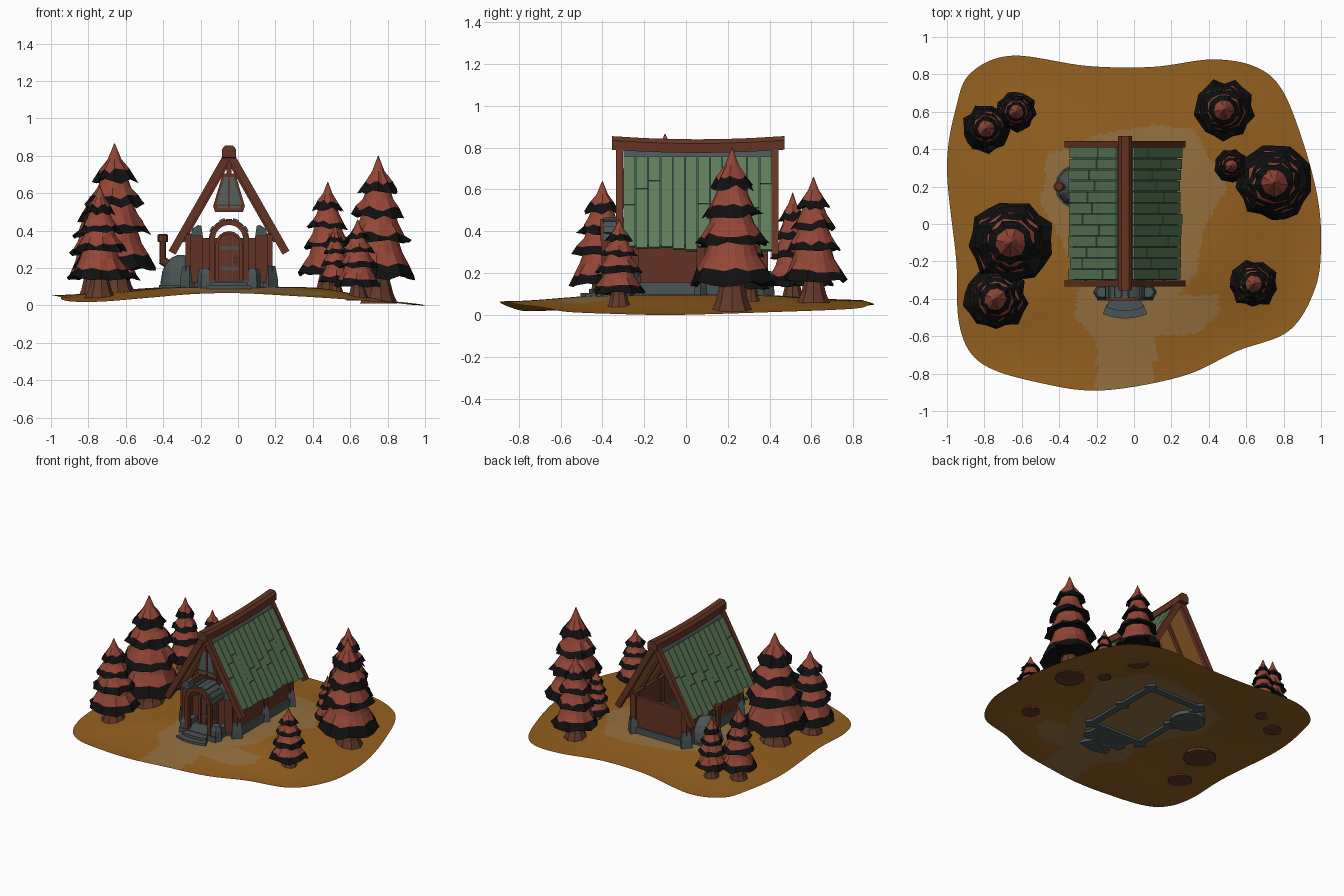
import bpy, math, random
from mathutils import Vector

random.seed(4)
cube = bpy.data.objects.get("Cube")
if cube:
    bpy.data.objects.remove(cube)


def material(name, hexcode):
    rgb = [int(hexcode[i:i + 2], 16) / 255 for i in (0, 2, 4)]
    col = [c / 12.92 if c < 0.04 else ((c + 0.055) / 1.055) ** 2.4 for c in rgb] + [1]
    m = bpy.data.materials.new(name)
    m.use_nodes = True
    m.diffuse_color = col
    m.node_tree.nodes["Principled BSDF"].inputs["Base Color"].default_value = col
    return m


GROUND = material("amber earth", "94601f")
PATH = material("pale path", "94703f")
FOLIAGE = material("rust foliage", "934636")
BLACK = material("black fringe", "101010")
BARK = material("bark", "623828")
WOOD = material("dark wood", "653423")
GREEN = material("green planks", "5e7d58")
SLATE = material("slate", "4a5555")
GLASS = material("dull glass", "52625e")
AMBER = material("amber boards", "8c5a28")


def mesh(name, verts, faces, mats, index=None):
    me = bpy.data.meshes.new(name)
    me.from_pydata([tuple(v) for v in verts], [], faces)
    for m in mats:
        me.materials.append(m)
    if index:
        me.polygons.foreach_set("material_index", index)
    me.update()
    ob = bpy.data.objects.new(name, me)
    bpy.context.collection.objects.link(ob)
    return ob


def loft(name, rings, mat):
    n = len(rings[0])
    verts = [v for r in rings for v in r]
    faces = [(i * n + j, i * n + (j + 1) % n, (i + 1) * n + (j + 1) % n, (i + 1) * n + j)
             for i in range(len(rings) - 1) for j in range(n)]
    faces += [tuple(reversed(range(n))), tuple(range(len(verts) - n, len(verts)))]
    return mesh(name, verts, faces, [mat])


def prism(name, pts, a, b, mat, axis="y"):
    """Extrude a flat outline from a to b along y or z."""
    area = sum(p[0] * q[1] - q[0] * p[1] for p, q in zip(pts, pts[1:] + pts[:1]))
    if (area > 0) == (axis == "y"):
        pts = pts[::-1]
    place = (lambda p, h: (p[0], h, p[1])) if axis == "y" else (lambda p, h: (p[0], p[1], h))
    return loft(name, [[place(p, h) for p in pts] for h in (a, b)], mat)


def box(name, x0, x1, y0, y1, z0, z1, mat):
    return prism(name, [(x0, y0), (x1, y0), (x1, y1), (x0, y1)], z0, z1, mat, "z")


def lathe(name, x, y, profile, n, mat):
    return loft(name, [[(x + r * math.cos(math.tau * j / n), y + r * math.sin(math.tau * j / n), z)
                        for j in range(n)] for r, z in profile], mat)


def arc(x, z, r0, r1, a0, a1, n=8):
    """Outline of a ring sector, angles in degrees."""
    angles = [math.radians(a0 + (a1 - a0) * i / n) for i in range(n + 1)]
    return ([(x + r1 * math.cos(a), z + r1 * math.sin(a)) for a in angles]
            + [(x + r0 * math.cos(a), z + r0 * math.sin(a)) for a in reversed(angles)])


# Ground: rounded sheet with a gentle hill and a path
EDGE = [(-1, .3, .055), (-.95, .63, .05), (-.87, .81, .045), (-.65, .9, .05), (-.25, .845, .07),
        (.1, .84, .07), (.42, .88, .055), (.65, .84, .035), (.79, .72, .025), (.9, .45, .015),
        (.98, .15, .005), (1, -.1, 0), (.97, -.34, .005), (.83, -.57, .015), (.55, -.68, .035),
        (.3, -.8, .05), (0, -.87, .065), (-.25, -.89, .06), (-.5, -.85, .04), (-.75, -.78, .02),
        (-.88, -.68, .02), (-.94, -.5, .03), (-.95, -.2, .045)]
TRAIL = [(-.2, -.9), (-.2, -.62), (-.32, -.5), (-.29, -.33), (-.38, -.1), (-.5, .1), (-.46, .38),
         (-.35, .4), (-.2, .48), (.1, .53), (.33, .5), (.4, .36), (.5, .2), (.36, -.05),
         (.34, -.25), (.24, -.38), (.45, -.38), (.46, -.47), (.34, -.59), (.1, -.6), (.13, -.9)]


def inside(x, y, poly):
    hit = False
    for (ax, ay), (bx, by) in zip(poly, poly[1:] + poly[:1]):
        if (ay > y) != (by > y) and x < (bx - ax) * (y - ay) / (by - ay) + ax:
            hit = not hit
    return hit


def spline(points, steps):
    out, n = [], len(points)
    for i in range(n):
        a, b, c, d = (Vector(points[(i + k) % n]) for k in (-1, 0, 1, 2))
        for k in range(steps):
            t = k / steps
            out.append(b + (c - a) * t / 2 + (a * 2 - b * 5 + c * 4 - d) * t * t / 2
                       + (b * 3 - a - c * 3 + d) * t ** 3 / 2)
    return out


rim = spline(EDGE, 8)
rings, count = 60, len(rim)
verts, faces, index = [(0, 0, .097)], [], []
for i in range(1, rings + 1):
    t = i / rings
    s = max(0, (t - .35) / .65)
    s = s * s * (3 - 2 * s)
    verts += [(p.x * t, p.y * t, .097 + (max(p.z, 0) - .097) * s) for p in rim]
for i in range(rings):
    for j in range(count):
        k = (j + 1) % count
        a, b = 1 + i * count + j, 1 + i * count + k
        face = (0, b, a) if i == 0 else (a - count, b - count, b, a)
        faces.append(face)
        mid = sum((Vector(verts[v]) for v in face), Vector()) / len(face)
        index.append(int(inside(mid.x, mid.y, TRAIL)))
ground = mesh("ground", verts, faces, [GROUND, PATH], index)
for p in ground.data.polygons:
    p.use_smooth = True
ground.data.flip_normals()


# Trees: flared trunk and four drooping tiers with ragged black fringes
def tree(x, y, base, top, radius):
    h, n = top - base, 18
    lathe("trunk", x, y, [(radius * r, base + h * z) for r, z in
                          ((.52, -.02), (.4, .05), (.31, .14), (.26, .3))], 9, BARK)
    tiers = [(.16, .46, 1, .5), (.4, .63, .86, .4), (.58, .79, .7, .28), (.75, 1, .52, .01)]
    for low, high, wide, neck in tiers:
        phase, pts = random.random(), []
        r, drop = radius * wide, high - low
        for f, zf in ((0, 1), (.3, .58), (.66, .27), (1, 0), (.55, .08)):
            for j in range(n):
                a = math.tau * (j + phase) / n
                flute = 1 + (.05 if j % 2 else -.04) * f
                rr = (radius * neck * (1 - f) + r * f) * flute
                z = zf * drop + low
                if f > .6:
                    rr *= random.uniform(.93, 1.06)
                    z += random.uniform(-.022, .022)
                pts.append((x + rr * math.cos(a), y + rr * math.sin(a), base + h * z))
        quads = [(i * n + j, (i + 1) * n + j, (i + 1) * n + (j + 1) % n, i * n + (j + 1) % n)
                 for i in range(4) for j in range(n)]
        quads += [tuple(range(n)), tuple(reversed(range(4 * n, 5 * n)))]
        mesh("foliage_tier", pts, quads, [FOLIAGE, BLACK], [0] * (2 * n) + [1] * (2 * n) + [0, 1])


for spec in ((-.66, -.1, .07, .865, .225), (-.74, -.4, .05, .64, .165), (-.79, .51, .06, .585, .125),
             (-.63, .6, .07, .5, .105), (.48, .61, .07, .66, .155), (.75, .22, .025, .8, .2),
             (.52, .31, .07, .43, .09), (.64, -.32, .035, .46, .125)):
    tree(*spec)

# Roof: each slope is laid out by distance down from the ridge and height off the slope
CX, PEAK = -.048, .81


def slope(name, s, u0, u1, n0, n1, y0, y1, mat):
    pts = [(CX + s * (.495 * u + .869 * n), PEAK - .869 * u + .495 * n)
           for u, n in ((u0, n0), (u1, n0), (u1, n1), (u0, n1))]
    prism(name, pts, y0, y1, mat)


for s in (-1, 1):
    slope("roof_underlay", s, .0, .55, -.002, .006, -.3, .41, SLATE)
    slope("roof_lining", s, .0, .545, -.012, -.002, -.3, .41, AMBER)
    rows, width = 12, .71 / 12
    for i in range(rows):
        y = -.3 + i * width
        cut, end = random.uniform(.2, .45), .56 + random.uniform(0, .025)
        slope("roof_plank", s, .07, cut, .004, .017, y + .002, y + width - .002, GREEN)
        slope("roof_plank", s, cut + .004, end, .004, .02, y + .002, y + width - .002, GREEN)
    for y in (-.335, .41):
        slope("bargeboard", s, 0, .61, -.018, .024, y, y + .033, WOOD)
    for y in (-.2, -.05, .1, .25):
        slope("rafter", s, .02, .53, -.028, -.012, y, y + .025, WOOD)

section = [(-.037, -.03), (.037, -.03), (.037, .015), (.02, .035), (-.02, .035), (-.037, .015)]
loft("ridge_beam", [[(CX + x, y, z + PEAK - .005 + .09 * (y - .055) ** 2) for x, z in section][::-1]
                    for y in (-.355, -.2, -.07, .055, .18, .31, .47)], WOOD)

# Walls, footing and corner stones
for s in (-1, 1):
    x = CX + s * .21
    box("side_wall", x - .012, x + .012, -.25, .38, .1, .385, WOOD)
    box("side_footing", x - .024, x + .024, -.25, .38, .08, .155, SLATE)
    for y in (-.25, .07, .37):
        lathe("corner_stone", x, y, [(.055, .08), (.05, .15), (.038, .21)], 4, SLATE).name = "corner_stone"
        box("corner_post", x - .022, x + .022, y - .022, y + .022, .15, .38, WOOD)
    inner, outer = CX + s * .14, CX + s * .205
    prism("post_cap", [(inner, .37), (outer, .37), (outer - s * .008, .41), (inner + s * .025, .43),
                       (inner + s * .008, .425)], -.3, -.24, SLATE)
    box("front_pier", min(inner, outer), max(inner, outer), -.29, -.24, .12, .37, WOOD)
for name, y in (("front", -.25), ("back", .37)):
    box(name + "_wall", CX - .21, CX + .21, y - .012, y + .012, .1, .36, WOOD)
    box(name + "_footing", CX - .22, CX + .22, y - .024, y + .024, .08, .14, SLATE)

# Gable window hanging under the ridge
outline = [(-.085, .53), (-.075, .5), (.075, .5), (.085, .53), (.033, .705), (-.033, .705)]
prism("window_frame", [(CX + x, z) for x, z in outline], -.295, -.27, WOOD)
prism("window_glass", [(CX + x * .78, .595 + (z - .595) * .82) for x, z in outline], -.299, -.266, GLASS)
box("window_mullion", CX - .005, CX + .005, -.303, -.262, .51, .7, WOOD)
box("window_transom", CX - .066, CX + .066, -.303, -.262, .53, .54, WOOD)
box("king_post", CX - .014, CX + .014, -.295, -.27, .7, .79, WOOD)

# Arched door
door = [(CX - .058, .13), (CX + .058, .13)] + arc(CX, .325, 0, .058, 0, 180)[:9]
prism("door", door, -.278, -.255, WOOD)
prism("door_arch", arc(CX, .325, .056, .072, 0, 180), -.29, -.25, BARK)
for s in (-1, 1):
    box("door_jamb", CX + s * .064 - .008, CX + s * .064 + .008, -.29, -.25, .13, .325, BARK)
    box("door_groove", CX + s * .02 - .002, CX + s * .02 + .002, -.28, -.277, .13, .37, SLATE)
for z in (.19, .3):
    box("door_strap", CX - .045, CX + .05, -.284, -.277, z, z + .014, SLATE)
box("door_handle", CX + .03, CX + .042, -.29, -.277, .235, .255, SLATE)

# Porch with a tiled barrel hood
box("porch_floor", CX - .15, CX + .15, -.41, -.25, .08, .13, SLATE)
for s in (-1, 1):
    x = CX + s * .092
    box("porch_post", x - .014, x + .014, -.405, -.375, .13, .36, WOOD)
    box("porch_beam", x - .012, x + .012, -.405, -.25, .345, .365, WOOD)
    x = CX + s * .125
    lathe("porch_stone", x, -.365, [(.045, .08), (.042, .17), (.03, .2)], 6, SLATE)
    box("porch_curb", x - .022, x + .022, -.37, -.26, .08, .17, SLATE)
prism("porch_arch", arc(CX, .355, .075, .103, 0, 180, 12), -.41, -.385, WOOD)
for i in range(9):
    r = .107 + .006 * (i % 2)
    prism("hood_tile", arc(CX, .355, .096, r, i * 20 + 1, i * 20 + 19, 2), -.395, -.25, SLATE)
for i, (r0, r1, top) in enumerate(((.2, .265, .125), (.25, .305, .105))):
    prism("curved_step", arc(CX, -.2, r0, r1, 248 - i, 292 + i), .07, top, SLATE, "z")

# Stone oven and its flue on the side wall
lathe("oven_dome", -.305, .2, [(.11, .07), (.108, .13), (.1, .18), (.08, .225), (.05, .255), (.015, .27)],
      14, SLATE)
lathe("oven_base", -.305, .2, [(.118, .07), (.118, .11)], 14, SLATE)
loft("flue_elbow", [[(x + dx * .017, .2 + .017 * math.cos(a), z + .017 * math.sin(a))
                     for a in (math.tau * k / 8 for k in range(8)) for dx in (math.sin(a),)]
                    for x, z in ((-.405, .24), (-.34, .2))], WOOD)
lathe("flue_pipe", -.402, .2, [(.017, .225), (.017, .35)], 8, WOOD)
lathe("flue_cap", -.402, .2, [(.027, .34), (.029, .375), (.02, .382)], 8, WOOD)
